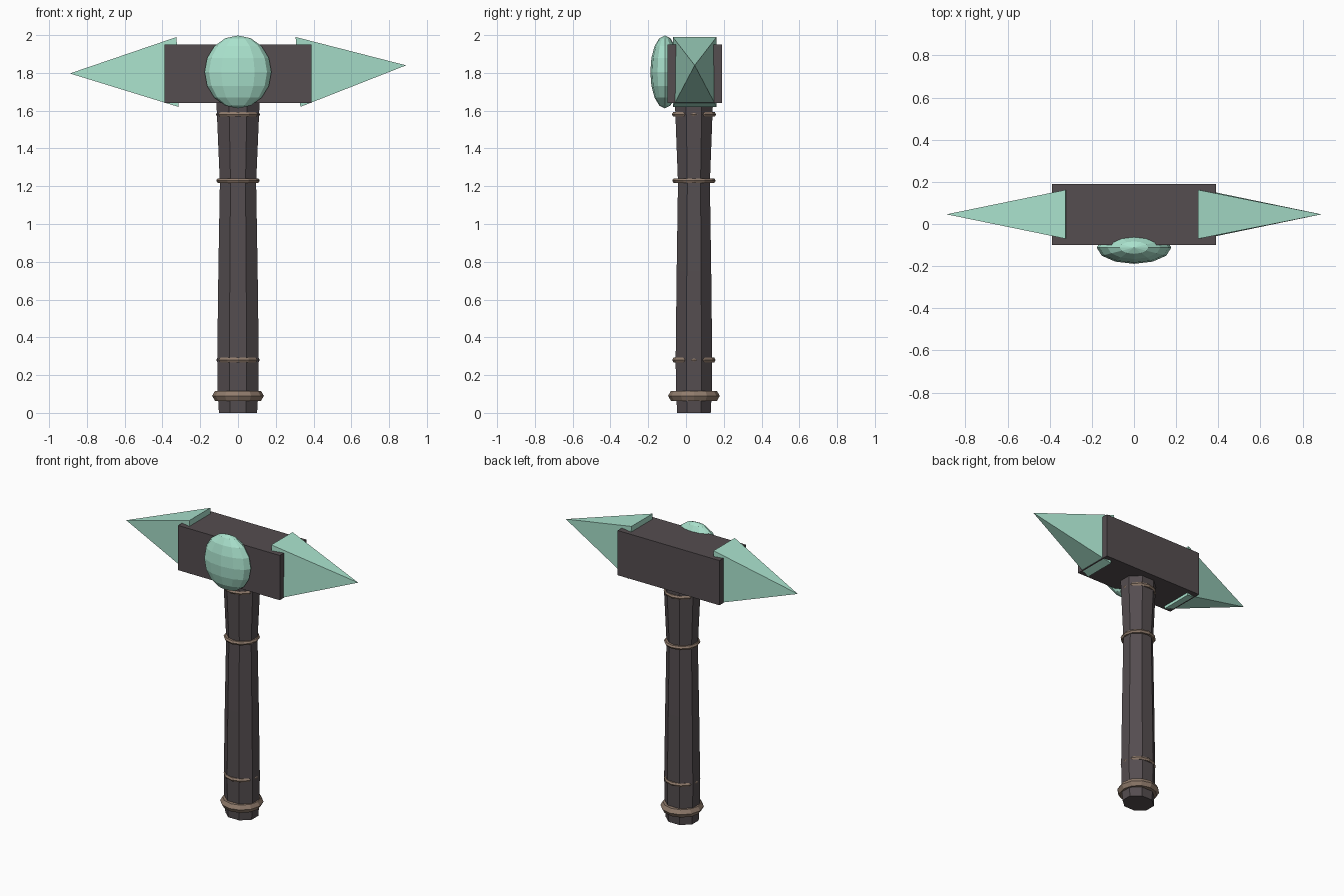
import bpy
from math import pi, cos, sin

if "Cube" in bpy.data.objects:
    bpy.data.objects.remove(bpy.data.objects["Cube"])

CY = 0.042  # depth centre of handle and head


def material(name, rgb):
    m = bpy.data.materials.new(name)
    m.diffuse_color = (*rgb, 1)
    m.use_nodes = True
    m.node_tree.nodes["Principled BSDF"].inputs["Base Color"].default_value = m.diffuse_color
    return m


DARK = material("dark_wood", (0.09, 0.075, 0.08))
MINT = material("mint_crystal", (0.40, 0.76, 0.61))
BRONZE = material("bronze", (0.28, 0.20, 0.15))


def mesh_object(name, verts, faces, mat):
    me = bpy.data.meshes.new(name)
    me.from_pydata(verts, [], faces)
    ob = bpy.data.objects.new(name, me)
    bpy.context.collection.objects.link(ob)
    me.materials.append(mat)
    return ob


def finish(name, mat, scale=(1, 1, 1)):
    ob = bpy.context.object
    ob.name = name
    ob.scale = scale
    ob.data.materials.append(mat)
    return ob


# Handle: eight-sided shaft lofted along a gently waisted profile
profile = [(0, .101), (.12, .108), (.28, .110), (.75, .104), (1.22, .096), (1.45, .106), (1.66, .115)]
N = 8
verts, faces = [], []
for z, half in profile:
    r = half / cos(pi / N)
    for i in range(N):
        a = 2 * pi * (i + .5) / N
        verts.append((r * cos(a), CY + .88 * r * sin(a), z))
for k in range(len(profile) - 1):
    for i in range(N):
        j = (i + 1) % N
        faces.append((k * N + i, k * N + j, (k + 1) * N + j, (k + 1) * N + i))
faces.append(tuple(reversed(range(N))))
faces.append(tuple(range(len(verts) - N, len(verts))))
mesh_object("handle", verts, faces, DARK)

# Metal rings around the handle
for name, z, major, minor in [("pommel_ring", .09, .106, .031),
                              ("lower_ring", .28, .101, .014),
                              ("middle_ring", 1.23, .101, .014),
                              ("upper_ring", 1.58, .103, .014)]:
    bpy.ops.mesh.primitive_torus_add(location=(0, CY, z), major_radius=major, minor_radius=minor,
                                     major_segments=12, minor_segments=6)
    finish(name, BRONZE)

# Head block
bpy.ops.mesh.primitive_cube_add(size=1, location=(0, .046, 1.795))
finish("head_block", DARK, (.78, .29, .31))


# Crystal spikes: slightly tilted pyramids
def spike(name, x_top, x_bottom, tip):
    y0, y1 = -.07, .162
    v = [(x_top, y0, 1.99), (x_top, y1, 1.99), (x_bottom, y1, 1.62), (x_bottom, y0, 1.62), tip]
    f = [(3, 2, 1, 0)] + [(i, (i + 1) % 4, 4) for i in range(4)]
    if tip[0] < 0:
        f = [tuple(reversed(q)) for q in f]
    mesh_object(name, v, f, MINT)


spike("right_spike", .305, .33, (.89, .046, 1.84))
spike("left_spike", -.325, -.315, (-.89, .046, 1.797))

# Faceted gem on the front
bpy.ops.mesh.primitive_uv_sphere_add(segments=12, ring_count=8, radius=1, location=(0, -.112, 1.805))
finish("front_gem", MINT, (.177, .077, .193))
